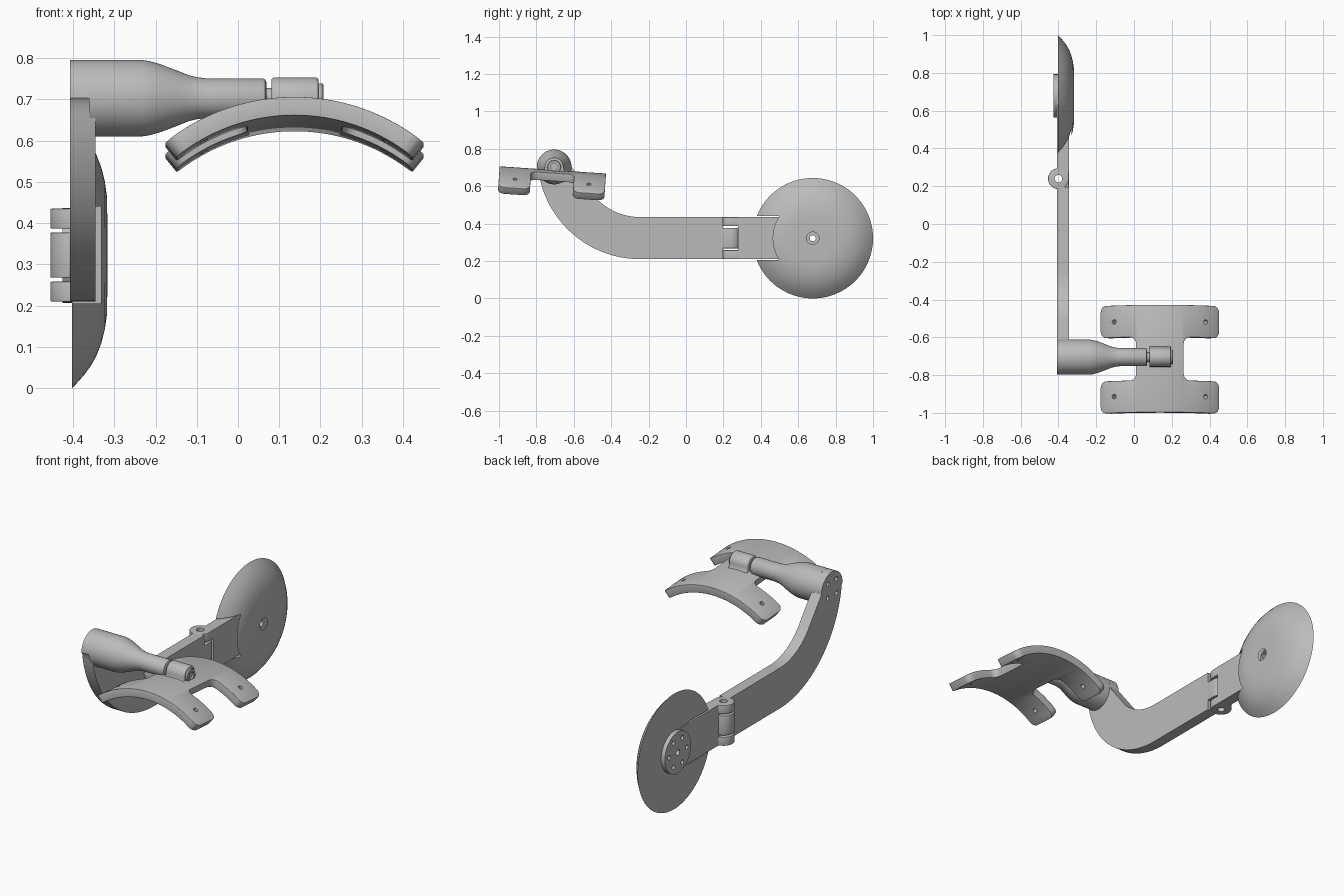
import bpy, bmesh, math
from mathutils import Vector, Matrix

if "Cube" in bpy.data.objects:
    bpy.data.objects.remove(bpy.data.objects["Cube"], do_unlink=True)

grey = bpy.data.materials.new("plain grey")
grey.use_nodes = True
grey.diffuse_color = (0.5, 0.5, 0.5, 1)
grey.node_tree.nodes["Principled BSDF"].inputs["Base Color"].default_value = (0.5, 0.5, 0.5, 1)


def finish(name, bm):
    bmesh.ops.recalc_face_normals(bm, faces=bm.faces)
    mesh = bpy.data.meshes.new(name)
    bm.to_mesh(mesh)
    bm.free()
    mesh.materials.append(grey)
    obj = bpy.data.objects.new(name, mesh)
    bpy.context.collection.objects.link(obj)
    return obj


def arc(cx, cy, r, a0, a1, n):
    """Points along a circular arc, angles in degrees."""
    angles = [math.radians(a0 + (a1 - a0) * i / n) for i in range(n + 1)]
    return [(cx + r * math.cos(a), cy + r * math.sin(a)) for a in angles]


def prism(name, points, axis, lo, hi):
    """Extrude a flat profile along x (points are y, z) or z (points are x, y)."""
    bm = bmesh.new()
    place = (lambda p: (lo, p[0], p[1])) if axis == "x" else (lambda p: (p[0], p[1], lo))
    face = bm.faces.new([bm.verts.new(place(p)) for p in points])
    out = bmesh.ops.extrude_face_region(bm, geom=[face])
    step = Vector((hi - lo, 0, 0)) if axis == "x" else Vector((0, 0, hi - lo))
    bmesh.ops.translate(bm, vec=step, verts=[g for g in out["geom"] if isinstance(g, bmesh.types.BMVert)])
    return finish(name, bm)


def lathe(name, profile, cy, cz, steps=64):
    """Turn an (x, radius) profile around an axis parallel to x."""
    bm = bmesh.new()
    verts = [bm.verts.new((x, cy, cz + r)) for x, r in profile]
    edges = [bm.edges.new(pair) for pair in zip(verts, verts[1:])]
    bmesh.ops.spin(bm, geom=verts + edges, cent=(0, cy, cz), axis=(1, 0, 0),
                   angle=math.tau, steps=steps, use_merge=False)
    bmesh.ops.remove_doubles(bm, verts=bm.verts, dist=1e-5)
    return finish(name, bm)


def rod(center, direction, r, length):
    """Cylinder used as a drill."""
    bm = bmesh.new()
    turn = Vector((0, 0, 1)).rotation_difference(Vector(direction)).to_matrix().to_4x4()
    bmesh.ops.create_cone(bm, cap_ends=True, segments=24, radius1=r, radius2=r,
                          depth=length, matrix=Matrix.Translation(center) @ turn)
    return finish("drill", bm)


def box(name, y0, y1, z0, z1, x0, x1):
    return prism(name, [(y0, z0), (y1, z0), (y1, z1), (y0, z1)], "x", x0, x1)


def bake(obj, cutters=(), bevel=0):
    """Apply bevel and cuts, remove the cutters, smooth the curved faces."""
    if bevel:
        mod = obj.modifiers.new("bevel", "BEVEL")
        mod.width, mod.segments, mod.limit_method = bevel, 3, "ANGLE"
        mod.angle_limit = math.radians(50)
    for c in cutters:
        c.hide_render = True
        mod = obj.modifiers.new("cut", "BOOLEAN")
        mod.operation, mod.solver, mod.object = "DIFFERENCE", "EXACT", c
    if obj.modifiers:
        bpy.context.view_layer.update()
        graph = bpy.context.evaluated_depsgraph_get()
        obj_mesh = bpy.data.meshes.new_from_object(obj.evaluated_get(graph))
        obj.modifiers.clear()
        obj.data = obj_mesh
    for c in cutters:
        bpy.data.objects.remove(c, do_unlink=True)
    bpy.ops.object.select_all(action="DESELECT")
    obj.select_set(True)
    bpy.context.view_layer.objects.active = obj
    bpy.ops.object.shade_smooth_by_angle(angle=math.radians(32))
    return obj


X0, X1 = -0.407, -0.345          # arm plate thickness
LOW, HIGH = 0.21, 0.435          # arm plate height
PY, PZ = -0.705, 0.703           # pivot axis
DY, DZ = 0.678, 0.322            # disc axis
HX, HY, HR = -0.40, 0.24, 0.055  # hinge axis and radius

# Curved arm with a round upper end
outline = [(0.197, LOW)] + arc(-0.245, 0.76, 0.55, 270, 187, 28)
outline += arc(PY, PZ, 0.093, 180, 0, 24) + arc(-0.245, 0.76, 0.325, 214, 270, 18) + [(0.197, HIGH)]
arm = prism("arm", outline, "x", X0, X1)
bake(arm, [rod((X0, y, z), (1, 0, 0), 0.012, 0.05) for y, z in arc(PY, PZ, 0.055, 45, 315, 3)])

# Link from the hinge to the disc
bake(box("disc_link", 0.278, DY, LOW, HIGH, X0, X1),
     [rod((X0, DY, DZ), (1, 0, 0), 0.05, 0.3)])


# Hinge knuckles: the tongue belongs to the arm, the forks to the link
def knuckle(name, z0, z1, side):
    pts = arc(HX, 0, HR, 0, 262, 36) + [(X0, -0.06), (X1, -0.06)]
    obj = prism(name, [(x, HY + side * y) for x, y in pts], "z", z0, z1)
    bake(obj, [rod((HX, HY, z0), (0, 0, 1), 0.02, 0.6)], 0.003)


knuckle("hinge_tongue", 0.268, 0.377, 1)
knuckle("hinge_fork_lower", LOW, 0.258, -1)
knuckle("hinge_fork_upper", 0.387, HIGH, -1)

# Domed disc with a slot for the link and a countersunk centre hole
dome = [(-0.402, 0), (-0.402, 0.322), (-0.389, 0.308), (-0.373, 0.29), (-0.357, 0.268),
        (-0.343, 0.243), (-0.331, 0.212), (-0.323, 0.18), (-0.318, 0.145), (-0.317, 0.1), (-0.317, 0)]
bake(lathe("domed_disc", dome, DY, DZ, 96),
     [box("slot", 0.3, 0.55, LOW - 0.005, HIGH + 0.005, -0.45, -0.332),
      rod((-0.36, DY, DZ), (1, 0, 0), 0.016, 0.3),
      rod((-0.31, DY, DZ), (1, 0, 0), 0.033, 0.04)])

# Hub plate with a ring of bolt holes
hub = lathe("hub_plate", [(-0.4, 0), (-0.4, 0.115), (-0.425, 0.115), (-0.425, 0)], DY, DZ)
holes = [rod((-0.42, y, z), (1, 0, 0), 0.012, 0.03) for y, z in arc(DY, DZ, 0.078, 0, 300, 5)]
bake(hub, holes + [rod((-0.42, DY, DZ), (1, 0, 0), 0.016, 0.2)])

# Tapered pivot shaft
bake(lathe("pivot_shaft", [(-0.36, 0), (-0.36, 0.093), (-0.235, 0.093), (-0.215, 0.09), (-0.19, 0.083),
                           (-0.15, 0.068), (-0.12, 0.056), (-0.1, 0.051), (-0.075, 0.048), (0.06, 0.048),
                           (0.066, 0.045), (0.069, 0.038), (0.069, 0)], PY, PZ))

# Pin and its end cap
bake(lathe("pivot_pin", [(0.05, 0), (0.05, 0.025), (0.195, 0.025), (0.195, 0.036), (0.204, 0.036),
                         (0.207, 0.033), (0.207, 0.02), (0.198, 0.02), (0.198, 0)], PY, PZ))

# Cradle knuckle that holds the saddle
cradle = arc(PY, PZ, 0.05, 0, 180, 24) + [(PY - 0.052, 0.69), (PY - 0.064, 0.67), (PY + 0.064, 0.67), (PY + 0.052, 0.69)]
bake(prism("saddle_knuckle", cradle, "x", 0.081, 0.195), bevel=0.006)


# Saddle: H-shaped sheet with rounded corners, thickened and bent over an arc
def rounded(points, r):
    out = []
    for i, p in enumerate(points):
        p = Vector(p)
        a = (Vector(points[i - 1]) - p).normalized() * r
        b = (Vector(points[(i + 1) % len(points)]) - p).normalized() * r
        for k in range(7):
            t = math.radians(15 * k)
            out.append(p + a * (1 - math.sin(t)) + b * (1 - math.cos(t)))
    return out


RAD, THICK, SX, SY, TOP = 0.5, 0.045, 0.137, -0.712, 0.687
quarter = [(0.34, 0.285), (0.34, 0.115), (0.128, 0.115)]
h_shape = quarter + [(s, -y) for s, y in reversed(quarter)]
h_shape += [(-s, -y) for s, y in quarter] + [(-s, y) for s, y in reversed(quarter)]
bm = bmesh.new()
bm.faces.new([bm.verts.new((p.x, p.y, 0)) for p in rounded(h_shape, 0.035)])
for i in range(-16, 17):
    bmesh.ops.bisect_plane(bm, geom=bm.verts[:] + bm.edges[:] + bm.faces[:],
                           plane_co=(i * 0.02 + 0.001, 0, 0), plane_no=(1, 0, 0))
ext = bmesh.ops.extrude_face_region(bm, geom=bm.faces[:])
for v in [g for g in ext["geom"] if isinstance(g, bmesh.types.BMVert)]:
    v.co.z = -THICK
tilt = Matrix.Translation((SX, SY, TOP)) @ Matrix.Rotation(math.radians(-3.9), 4, "X")


def bend(s, y, depth):
    a = s / RAD
    return tilt @ Vector(((RAD + depth) * math.sin(a), y, (RAD + depth) * math.cos(a) - RAD))


for v in bm.verts:
    v.co = bend(*v.co)
saddle = finish("saddle", bm)
drills = []
for s in (-0.253, 0.253):
    for y in (-0.198, 0.198):
        drills.append(rod(bend(s, y, 0), bend(s, y, 1) - bend(s, y, 0), 0.012, 0.2))
bake(saddle, drills, 0.006)
